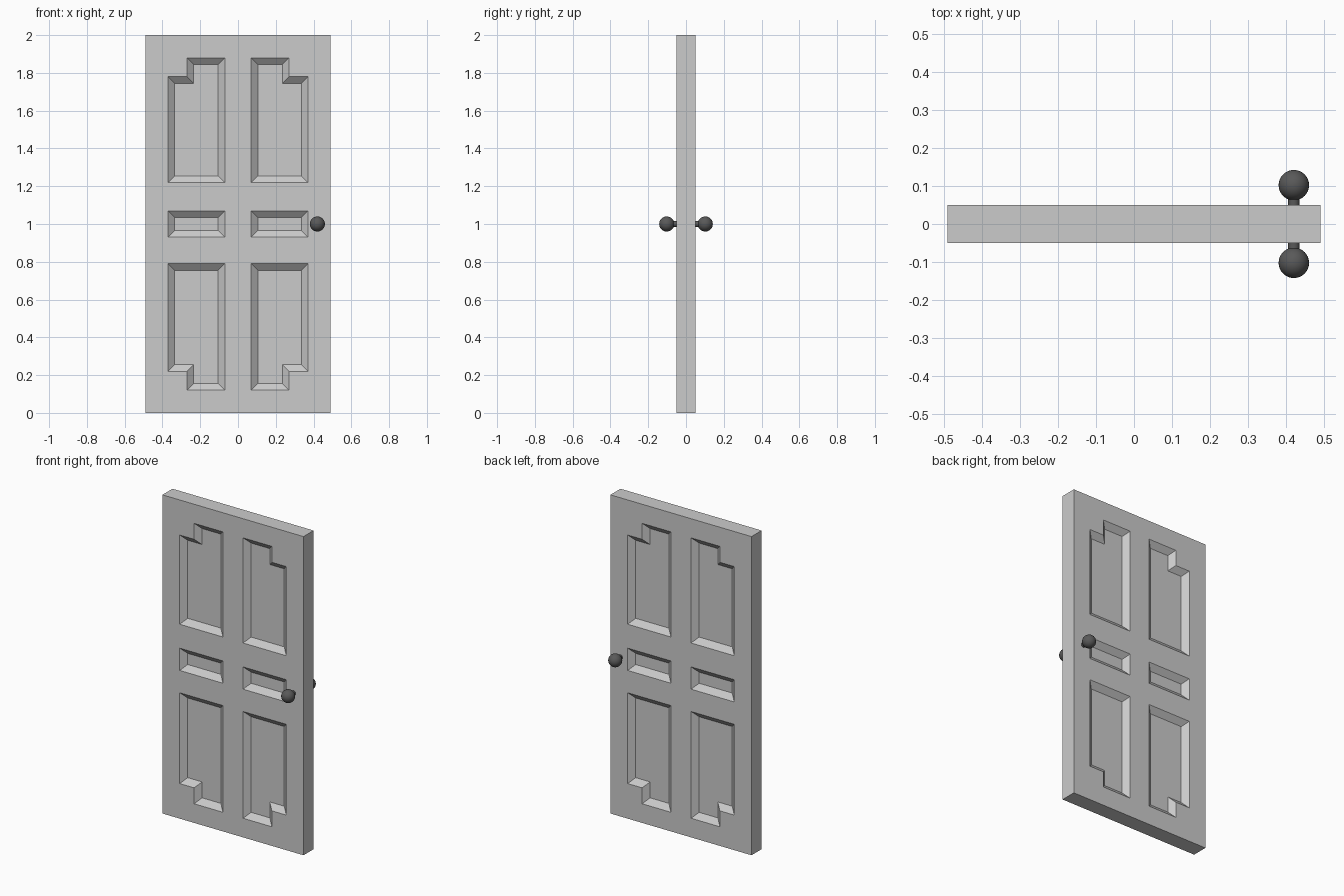
import bpy, bmesh, math
from mathutils import Matrix

if "Cube" in bpy.data.objects:
    bpy.data.objects.remove(bpy.data.objects["Cube"])

W, T = 0.49, 0.05           # half width, half thickness
SLOPE, DEPTH = 0.035, 0.03  # moulding width, recess depth

# Left-hand panel outlines (x, z); the right-hand ones are mirrored
PANELS = [
    [(-.37, 1.22), (-.07, 1.22), (-.07, 1.88), (-.27, 1.88), (-.27, 1.78), (-.37, 1.78)],
    [(-.37, .93), (-.07, .93), (-.07, 1.07), (-.37, 1.07)],
    [(-.37, .79), (-.37, .22), (-.27, .22), (-.27, .12), (-.07, .12), (-.07, .79)],
]
PANELS += [[(-x, z) for x, z in p] for p in PANELS]
BORDER = [(-W, 0), (W, 0), (W, 2), (-W, 2)]


def add_loop(bm, pts, y):
    vs = [bm.verts.new((x, y, z)) for x, z in pts]
    es = [bm.edges.new((vs[i], vs[(i + 1) % len(vs)])) for i in range(len(vs))]
    return vs, es


def add_side(bm, y):
    border, edges = add_loop(bm, BORDER, y)
    panels = []
    for p in PANELS:
        vs, es = add_loop(bm, p, y)
        panels.append(vs)
        edges += es
    bmesh.ops.triangle_fill(bm, edges=edges, use_beauty=True)
    return border, [bm.faces.new(vs) for vs in panels]


# Door leaf: two faces with panels, joined by the edges
bm = bmesh.new()
front, front_panels = add_side(bm, -T)
back, back_panels = add_side(bm, T)
for i in range(4):
    j = (i + 1) % 4
    bm.faces.new((front[i], front[j], back[j], back[i]))
bmesh.ops.recalc_face_normals(bm, faces=bm.faces[:])

# Sloped mouldings and recessed panels
bmesh.ops.inset_region(bm, faces=front_panels + back_panels, thickness=SLOPE,
                       depth=-DEPTH, use_even_offset=True, use_boundary=True)
mesh = bpy.data.meshes.new("door_leaf")
bm.to_mesh(mesh)
bm.free()
bpy.context.collection.objects.link(bpy.data.objects.new("door_leaf", mesh))

# Knobs and their stems on both sides
metal = bpy.data.materials.new("dark_metal")
metal.diffuse_color = (0.1, 0.1, 0.1, 1)
metal.use_nodes = True
metal.node_tree.nodes["Principled BSDF"].inputs["Base Color"].default_value = metal.diffuse_color
for side, s in (("front", -1), ("back", 1)):
    bpy.ops.mesh.primitive_uv_sphere_add(segments=32, ring_count=16, radius=0.04,
                                         location=(0.42, s * 0.102, 1),
                                         rotation=(math.pi / 2, 0, 0))
    knob = bpy.context.object
    knob.name = side + "_knob"
    bpy.ops.mesh.primitive_cylinder_add(vertices=32, radius=0.015, depth=0.05,
                                        location=(0.42, s * 0.065, 1),
                                        rotation=(math.pi / 2, 0, 0))
    stem = bpy.context.object
    stem.name = side + "_knob_stem"
    for ob in (knob, stem):
        ob.data.materials.append(metal)
        bpy.context.view_layer.objects.active = ob
        ob.select_set(True)
        bpy.ops.object.shade_smooth_by_angle()
        ob.select_set(False)
